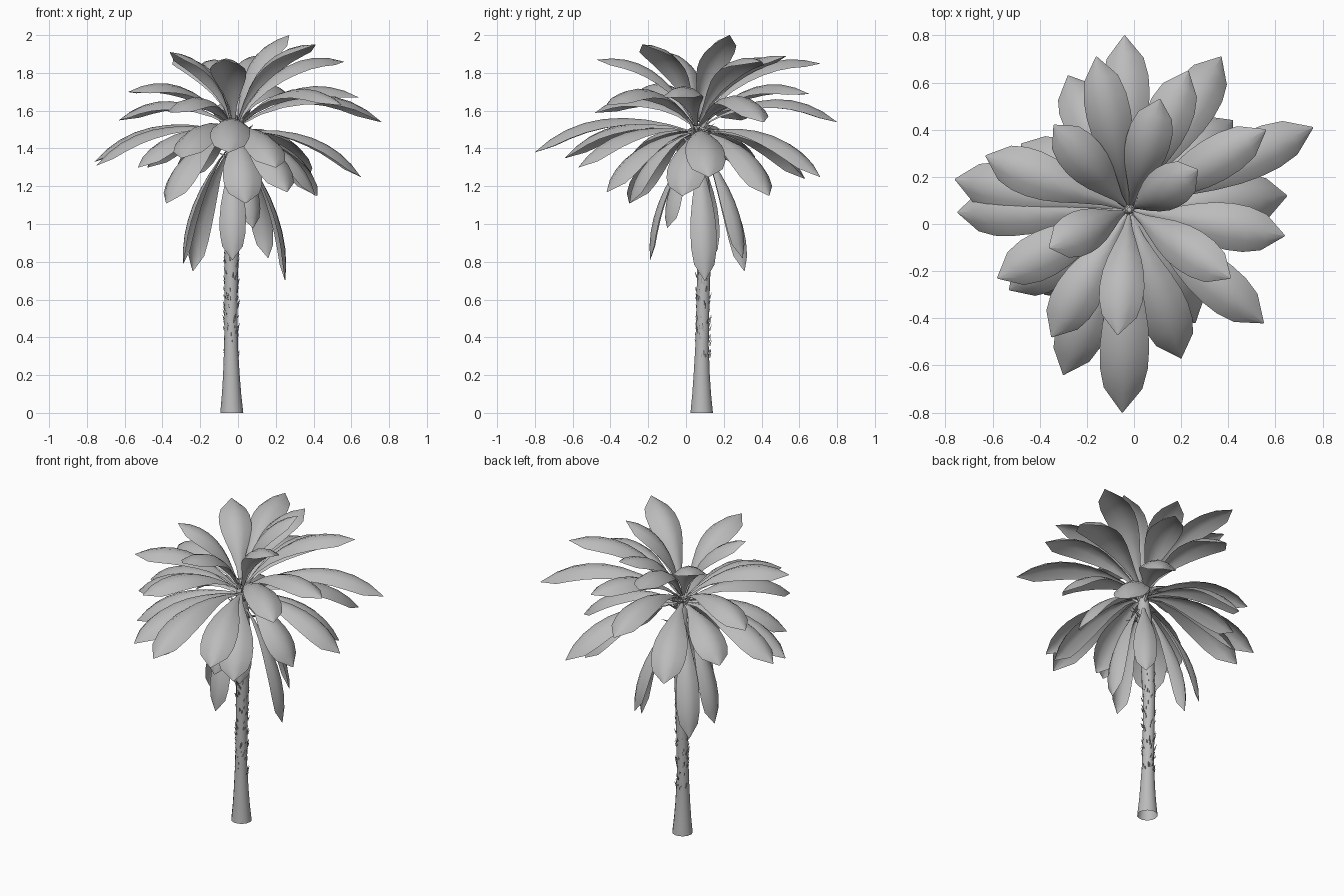
import bpy, bmesh, math, random
from mathutils import Vector

random.seed(4)
cube = bpy.data.objects.get("Cube")
if cube:
    bpy.data.objects.remove(cube, do_unlink=True)

COLOUR = (0.5, 0.5, 0.5, 1)
grey = bpy.data.materials.new("plain grey")
grey.use_nodes = True
grey.diffuse_color = COLOUR
grey.node_tree.nodes["Principled BSDF"].inputs["Base Color"].default_value = COLOUR

CROWN = Vector((-0.02, 0.06, 1.5))


def finish(name, bm, smooth=True):
    """Turn a bmesh into a named, shaded object."""
    mesh = bpy.data.meshes.new(name)
    bm.to_mesh(mesh)
    bm.free()
    mesh.materials.append(grey)
    obj = bpy.data.objects.new(name, mesh)
    bpy.context.collection.objects.link(obj)
    if smooth:
        bpy.ops.object.select_all(action="DESELECT")
        obj.select_set(True)
        bpy.context.view_layer.objects.active = obj
        bpy.ops.object.shade_smooth_by_angle(angle=math.radians(50))
    return obj


def bridge(bm, rows, closed=False):
    """Join neighbouring rows of vertices with quads."""
    for a, b in zip(rows, rows[1:]):
        count = len(a)
        for i in range(count if closed else count - 1):
            j = (i + 1) % count
            bm.faces.new((a[i], a[j], b[j], b[i]))


def spike(bm, base, direction, length, radius):
    """Small three sided thorn."""
    direction = direction.normalized()
    u = direction.orthogonal().normalized()
    v = direction.cross(u)
    ring = []
    for k in range(3):
        a = k * math.tau / 3
        ring.append(bm.verts.new(base + (u * math.cos(a) + v * math.sin(a)) * radius))
    tip = bm.verts.new(base + direction * length)
    for k in range(3):
        bm.faces.new((ring[k], ring[(k + 1) % 3], tip))


# Trunk: flared open foot, slender stem, slight lean; each ring is x, y, z, radius
TRUNK = [(-0.033, 0.083, 0, 0.061), (-0.034, 0.083, 0.1, 0.051), (-0.035, 0.083, 0.2, 0.044),
         (-0.037, 0.085, 0.36, 0.036), (-0.037, 0.09, 0.6, 0.035), (-0.035, 0.095, 0.8, 0.037),
         (-0.025, 0.09, 1.1, 0.042), (-0.02, 0.07, 1.35, 0.045), (-0.02, 0.06, 1.5, 0.028)]
bm = bmesh.new()
rings = []
for x, y, z, r in TRUNK:
    rings.append([bm.verts.new((x + r * math.cos(k * math.tau / 14),
                                y + r * math.sin(k * math.tau / 14), z)) for k in range(14)])
bridge(bm, rings, closed=True)
bm.faces.new(rings[-1])
finish("trunk", bm)

# Bark thorns on the middle of the trunk
bm = bmesh.new()
for i in range(130):
    z = random.uniform(0.28, 0.95)
    a = i * 2.4
    out = Vector((math.cos(a), math.sin(a), 0))
    base = Vector((-0.036, 0.091, z)) + out * 0.034
    spike(bm, base, out * 0.4 + Vector((0, 0, 1)), random.uniform(0.02, 0.04), 0.005)
finish("bark_thorns", bm, smooth=False)

# Cut stalk stubs below the crown and a bud in its middle
bm = bmesh.new()
for i in range(26):
    a = i * 2.4
    out = Vector((math.cos(a), math.sin(a), random.uniform(0.2, 1.2)))
    base = CROWN + Vector((math.cos(a) * 0.03, math.sin(a) * 0.03, random.uniform(-0.17, 0.03)))
    spike(bm, base, out, random.uniform(0.06, 0.11), 0.012)
finish("stalk_stubs", bm, smooth=False)
bpy.ops.mesh.primitive_uv_sphere_add(segments=8, ring_count=6, radius=0.02,
                                     location=CROWN + Vector((0, 0, 0.06)))
bud = bpy.context.object
bud.name = "crown_bud"
bud.data.materials.append(grey)
bpy.ops.object.shade_smooth_by_angle()

# Fronds: only their tips are given, grouped by how they hang
UPRIGHT = [(0.27, 0.23, 2.0), (0.41, -0.23, 1.95), (-0.07, -0.47, 1.87), (-0.36, -0.1, 1.91),
           (-0.16, 0.71, 1.85), (0.11, 0.53, 1.89), (0.56, 0.4, 1.86), (-0.34, 0.42, 1.88)]
SPREADING = [(-0.04, 0.8, 1.54), (0.76, 0.41, 1.54), (0.64, -0.05, 1.67), (0.55, -0.42, 1.63),
             (-0.35, -0.48, 1.59), (-0.58, -0.23, 1.7), (-0.63, 0.29, 1.55), (0.23, 0.65, 1.69)]
DROOPING = [(0.37, 0.71, 1.25), (0.65, 0.12, 1.25), (0.2, -0.57, 1.3), (0.26, -0.42, 1.17),
            (-0.05, -0.8, 1.38), (-0.3, -0.64, 1.35), (-0.53, -0.28, 1.3), (-0.38, -0.3, 1.11),
            (-0.75, 0.05, 1.31), (-0.76, 0.19, 1.33), (-0.28, 0.63, 1.24), (-0.48, 0.34, 1.3),
            (0.42, 0.44, 1.15), (0.41, -0.02, 1.15), (0.04, -0.3, 1.11)]
HANGING = [(0.25, 0.1, 0.7), (-0.24, 0.31, 0.75), (-0.29, 0.12, 0.79), (-0.03, -0.19, 0.81),
           (0.16, 0.3, 0.82), (0.08, -0.1, 0.98)]

# Half width along the blade, as a share of the widest place
OUTLINE = [0.08, 0.22, 0.48, 0.75, 0.93, 1.0, 0.97, 0.78, 0.03]


def frond(name, tip, start_z, width, arch):
    """Arched blade with a raised middle and lowered edges, bending most near its tip."""
    tip = Vector(tip)
    away = Vector((tip.x - CROWN.x, tip.y - CROWN.y, 0)).normalized()
    side = Vector((away.y, -away.x, 0))
    start = Vector((CROWN.x, CROWN.y, start_z)) + away * 0.02
    span = tip - start
    normal = side.cross(span).normalized()
    control = start + span * 0.6 + normal * arch * span.length
    bm = bmesh.new()
    rows = []
    for i, share in enumerate(OUTLINE):
        t = i / (len(OUTLINE) - 1)
        spine = start * (1 - t) ** 2 + control * 2 * t * (1 - t) + tip * t * t
        tangent = (control - start) * (1 - t) + (tip - control) * t
        up = side.cross(tangent).normalized()
        half = width / 2 * share
        rows.append([bm.verts.new(spine + side * half * s - up * half * 0.5 * s * s)
                     for s in (-1, -0.5, 0, 0.5, 1)])
    bridge(bm, rows)
    finish(name, bm)


GROUPS = [("upright_frond", UPRIGHT, 1.54, 0.19, 0.36), ("spreading_frond", SPREADING, 1.52, 0.2, 0.36),
          ("drooping_frond", DROOPING, 1.49, 0.21, 0.3), ("hanging_frond", HANGING, 1.42, 0.14, 0.2)]
for label, tips, start_z, width, arch in GROUPS:
    for n, tip in enumerate(tips, 1):
        frond(f"{label}_{n}", tip, start_z, width, arch)
